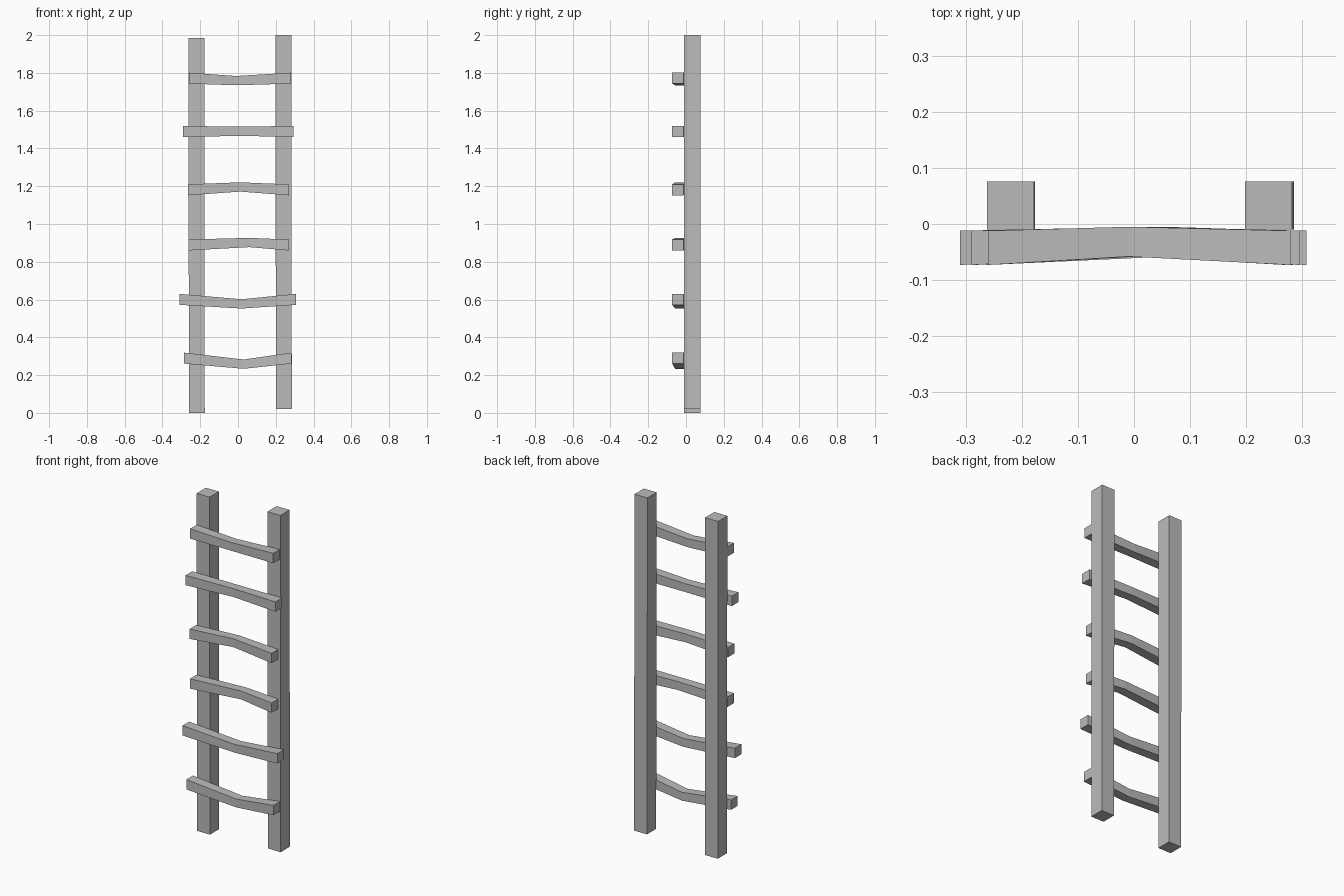
import bpy
import bmesh

cube = bpy.data.objects.get("Cube")
if cube:
    bpy.data.objects.remove(cube, do_unlink=True)

grey = bpy.data.materials.new("plain_grey")
grey.use_nodes = True
grey.diffuse_color = (0.5, 0.5, 0.5, 1)
grey.node_tree.nodes["Principled BSDF"].inputs["Base Color"].default_value = grey.diffuse_color


def beam(name, sections):
    """Skin four-cornered sections into one capped, flat-faced beam."""
    bm = bmesh.new()
    loops = [[bm.verts.new(p) for p in s] for s in sections]
    for a, b in zip(loops, loops[1:]):
        for i in range(4):
            j = (i + 1) % 4
            bm.faces.new((a[i], a[j], b[j], b[i]))
    bm.faces.new(loops[0])
    bm.faces.new(loops[-1])
    bmesh.ops.recalc_face_normals(bm, faces=bm.faces)
    mesh = bpy.data.meshes.new(name)
    bm.to_mesh(mesh)
    bm.free()
    mesh.materials.append(grey)
    obj = bpy.data.objects.new(name, mesh)
    bpy.context.collection.objects.link(obj)


def flat(x, z):
    """Horizontal rail section starting at x."""
    y0, y1, w = -0.01, 0.076, 0.084
    return [(x, y0, z), (x + w, y0, z), (x + w, y1, z), (x, y1, z)]


def upright(x, y0, y1, z0, z1):
    """Vertical rung section at x."""
    return [(x, y0, z0), (x, y1, z0), (x, y1, z1), (x, y0, z1)]


# Side rails, each leaning very slightly
beam("right_rail", [flat(-0.26, 0), flat(-0.262, 1.985)])
beam("left_rail", [flat(0.201, 0.02), flat(0.198, 2.0)])

# Bent rungs: left end x, middle x, right end x, end height, middle height
rungs = [
    (-0.285, 0.03, 0.283, 0.29, 0.258),
    (-0.31, 0.02, 0.307, 0.601, 0.577),
    (-0.262, 0.06, 0.27, 0.889, 0.902),
    (-0.264, 0.01, 0.27, 1.181, 1.196),
    (-0.29, 0.01, 0.295, 1.49, 1.491),
    (-0.26, -0.01, 0.28, 1.772, 1.759),
]
for n, (x0, xm, x1, ze, zm) in enumerate(rungs, 1):
    he, hm = 0.029, 0.0245
    beam(f"rung_{n}", [
        upright(x0, -0.073, -0.012, ze - he, ze + he),
        upright(xm, -0.058, -0.005, zm - hm, zm + hm),
        upright(x1, -0.073, -0.012, ze - he, ze + he),
    ])
